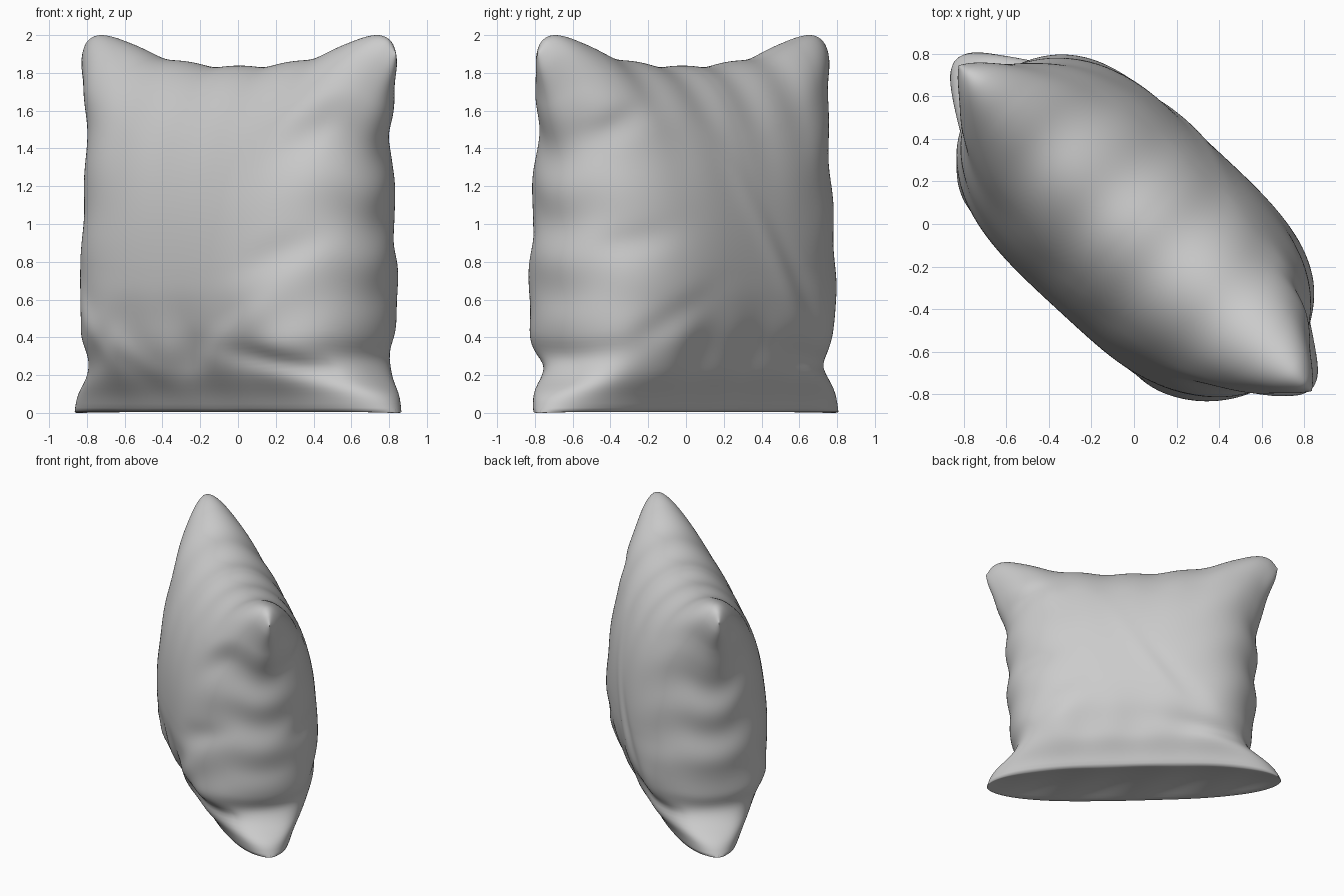
import bpy, bmesh, math
from mathutils import Vector, Matrix

if "Cube" in bpy.data.objects:
    bpy.data.objects.remove(bpy.data.objects["Cube"])

COLS, ROWS, BASE = 150, 120, 14


def curve(points, x):
    """Smooth (Hermite) interpolation through a short list of (x, y) points."""
    n = len(points)
    i = 0
    while i < n - 2 and x > points[i + 1][0]:
        i += 1

    def slope(k):
        a, b = points[max(k - 1, 0)], points[min(k + 1, n - 1)]
        return (b[1] - a[1]) / (b[0] - a[0])
    (x0, y0), (x1, y1) = points[i], points[i + 1]
    h = x1 - x0
    t = (x - x0) / h
    return ((2*t**3 - 3*t**2 + 1) * y0 + (t**3 - 2*t**2 + t) * h * slope(i)
            + (3*t**2 - 2*t**3) * y1 + (t**3 - t**2) * h * slope(i + 1))


# half width up the height, top edge across the width, half thickness and side bluntness up the height
WIDTH = [(0, 1.14), (.05, 1.09), (.1, .96), (.15, .90), (.21, .925), (.3, .95),
         (.6, .965), (.75, .985), (.86, 1.05), (.95, 1.11), (1, 1.13)]
TOP = [(0, 1.83), (.2, 1.84), (.38, 1.86), (.54, 1.89), (.72, 1.96),
       (.87, 2.0), (.95, 1.975), (1, 1.9)]
LOWER = [(0, .27), (.05, .32), (.12, .41), (.22, .475), (.33, .52), (.42, .53), (.5, .53)]
BLUNT = [(0, 3), (.05, 3.6), (.1, 5.5), (.16, 6.5), (.3, 4.2), (.5, 3.2), (.75, 2.9), (1, 2.8)]

# creases: centre u, centre z, angle in degrees, half length, half width, depth
FRONT_FOLDS = [(.75, .25, -10, .35, .06, -.05), (.5, .48, 35, .25, .09, .025),
               (.7, .85, 25, .25, .09, -.025), (-.75, .55, -50, .3, .07, .015),
               (-.35, .3, -35, .25, .08, .012), (-.6, .35, 40, .2, .08, -.015),
               (.05, .3, 35, .25, .08, -.015), (.8, 1.5, 45, .2, .09, -.025)]
BACK_FOLDS = [(-.15, .85, 58, .45, .07, .01), (-.35, .7, 50, .4, .07, -.01),
              (.65, .45, -30, .3, .08, -.02), (.8, .9, -15, .2, .08, -.02),
              (.85, 1.5, -30, .2, .08, -.025), (-.75, .25, 10, .35, .06, -.04)]


def folds(items, u, z):
    d = 0
    for cu, cz, ang, length, width, depth in items:
        a = math.radians(ang)
        du, dz = u - cu, z - cz
        along = (du * math.cos(a) + dz * math.sin(a)) / length
        across = (dz * math.cos(a) - du * math.sin(a)) / width
        d += depth * math.exp(-along**2 - across**2)
    return d


def thickness(q):
    if q < .42:
        return curve(LOWER, q)
    return .53 * math.sqrt(max(0, 1 - ((q - .42) / .58) ** 2.2))


def shell_point(p, q, side):
    """Point on one face of the cushion: p across (-1..1), q up (0..1)."""
    a = abs(p)
    top = curve(TOP, a) + .008 * math.cos(18 * p) * max(0, 1 - a**2 * 2.2)
    z = q * top
    edge = a ** 8 * math.sin(math.pi * q)
    u = p * (curve(WIDTH, q) + .012 * edge * math.sin(31 * q + (1 if p > 0 else 2.5)))
    lens = math.sqrt(max(0, 1 - a ** curve(BLUNT, q)))
    v = thickness(q) * lens
    # side puckers, top puckers and low diamond buckling
    mask = min(1, q * 8) * min(1, (1 - q) * 6) * min(1, lens * 1.6)
    w = .011 * a ** 3 * math.sin(29 * q + 3 * p * side + side)
    w += .008 * (1 - a**2) * max(0, q - .8) * 5 * math.sin(17 * u + side)
    w += .014 * math.exp(-((z - .32) / .2) ** 2) * math.sin(8*u + 7*z) * math.sin(8*u - 7*z + side)
    w += folds(FRONT_FOLDS if side < 0 else BACK_FOLDS, u, z)
    shift = min(1, q * 8)       # the body leans slightly off its base
    return Vector((u + .018 * shift, side * max(0, v + w * mask) - .01 * shift, z))


# cushion: closed rings lofted from one side edge to the other
bm = bmesh.new()
rings = []
for i in range(COLS + 1):
    p = math.sin(math.pi * (i / COLS - .5))
    qs = [math.sin(math.pi / 2 * j / ROWS) for j in range(ROWS + 1)]
    ring = [shell_point(p, q, -1) for q in qs]
    ring += [shell_point(p, q, 1) for q in reversed(qs[:-1])]
    # slightly hollow underside
    half, u = ring[-1].y, ring[-1].x
    for k in range(1, BASE):
        m = 1 - 2 * k / BASE
        z = (1 - m**2) * (1 - p**4) * (.035 + .01 * math.sin(11 * u + 3 * m))
        ring.append(Vector((u, m * half, z)))
    rings.append([bm.verts.new(c) for c in ring])
for r0, r1 in zip(rings, rings[1:]):
    n = len(r0)
    for j in range(n):
        k = (j + 1) % n
        bm.faces.new((r0[j], r1[j], r1[k], r0[k]))
bmesh.ops.remove_doubles(bm, verts=bm.verts, dist=.0005)
bmesh.ops.recalc_face_normals(bm, faces=bm.faces)

# turn it diagonally
bmesh.ops.transform(bm, matrix=Matrix.Rotation(math.radians(-42.7), 4, 'Z'), verts=bm.verts)
mesh = bpy.data.meshes.new("cushion")
bm.to_mesh(mesh)
bm.free()
cushion = bpy.data.objects.new("cushion", mesh)
bpy.context.collection.objects.link(cushion)
for f in mesh.polygons:
    f.use_smooth = True
soften = cushion.modifiers.new("soften", 'SMOOTH')
soften.factor = .5
soften.iterations = 3
